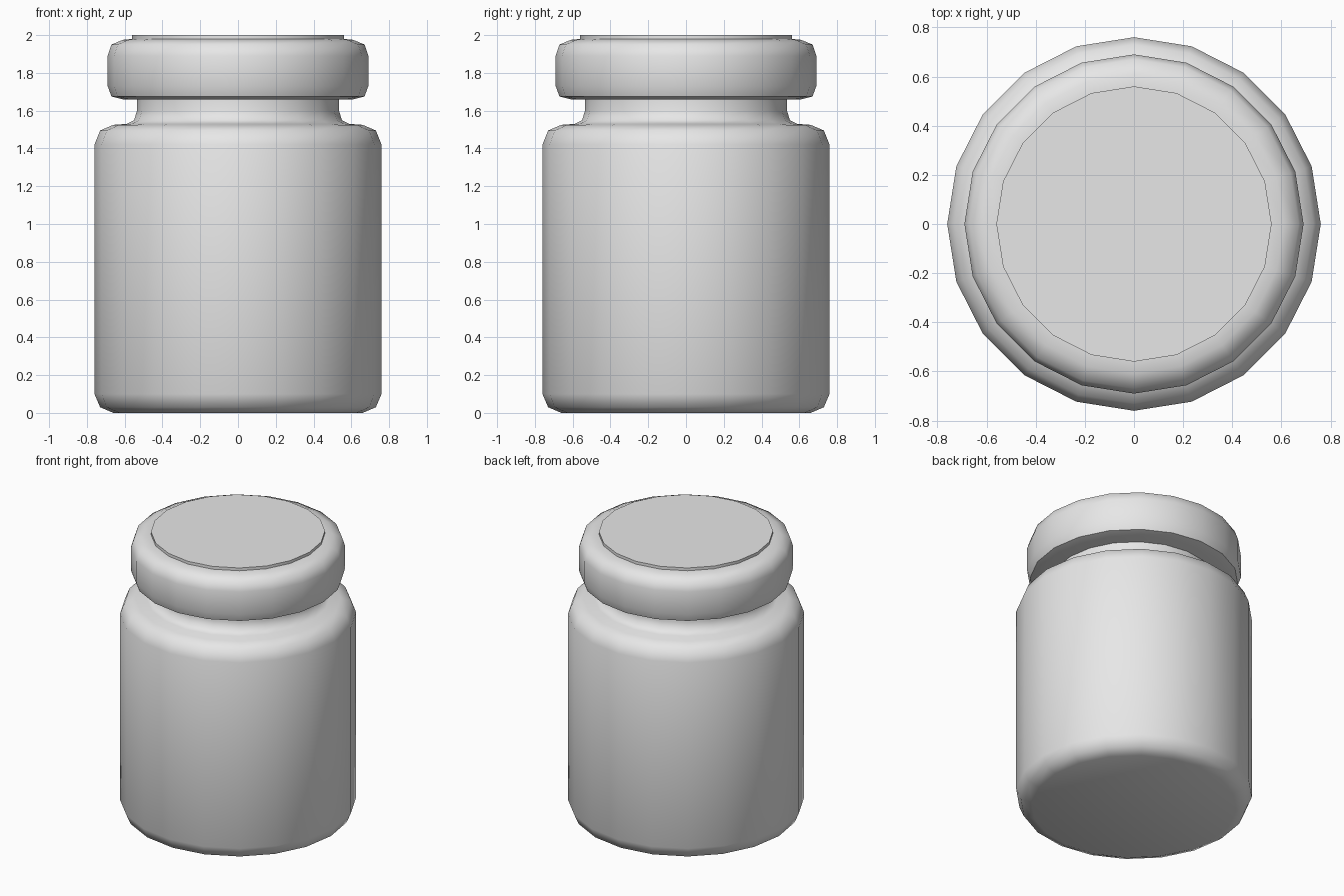
import bpy
import bmesh
import math

if "Cube" in bpy.data.objects:
    bpy.data.objects.remove(bpy.data.objects["Cube"], do_unlink=True)

SIDES = 20

grey = bpy.data.materials.new("plain_grey")
grey.use_nodes = True
GREY = (0.8, 0.8, 0.8, 1)
grey.diffuse_color = GREY
grey.node_tree.nodes["Principled BSDF"].inputs["Base Color"].default_value = GREY


def lathe(name, profile):
    """Revolve (radius, height) points around z and cap both ends."""
    bm = bmesh.new()
    rings = []
    for radius, z in profile:
        angles = [math.tau * i / SIDES for i in range(SIDES)]
        rings.append([bm.verts.new((radius * math.cos(a), radius * math.sin(a), z))
                      for a in angles])
    for low, high in zip(rings, rings[1:]):
        for i in range(SIDES):
            j = (i + 1) % SIDES
            bm.faces.new((low[i], low[j], high[j], high[i]))
    bm.faces.new(rings[0][::-1])
    bm.faces.new(rings[-1])
    mesh = bpy.data.meshes.new(name)
    bm.to_mesh(mesh)
    bm.free()
    mesh.materials.append(grey)
    obj = bpy.data.objects.new(name, mesh)
    bpy.context.collection.objects.link(obj)
    bpy.ops.object.select_all(action="DESELECT")
    obj.select_set(True)
    bpy.context.view_layer.objects.active = obj
    bpy.ops.object.shade_smooth_by_angle(angle=math.radians(50))
    return obj


# Jar body with rounded base, shoulder and filleted neck
lathe("jar_body", [
    (0.66, 0), (0.73, 0.03), (0.76, 0.10),
    (0.76, 1.42), (0.73, 1.495), (0.66, 1.525),
    (0.59, 1.53), (0.55, 1.55), (0.535, 1.60), (0.535, 1.68)])

# Rounded lid
lathe("lid", [
    (0.61, 1.66), (0.67, 1.675), (0.69, 1.73),
    (0.69, 1.89), (0.67, 1.95), (0.61, 1.975), (0.56, 1.98)])

# Thin raised disc on the lid
lathe("lid_disc", [(0.56, 1.975), (0.56, 2.0)])
